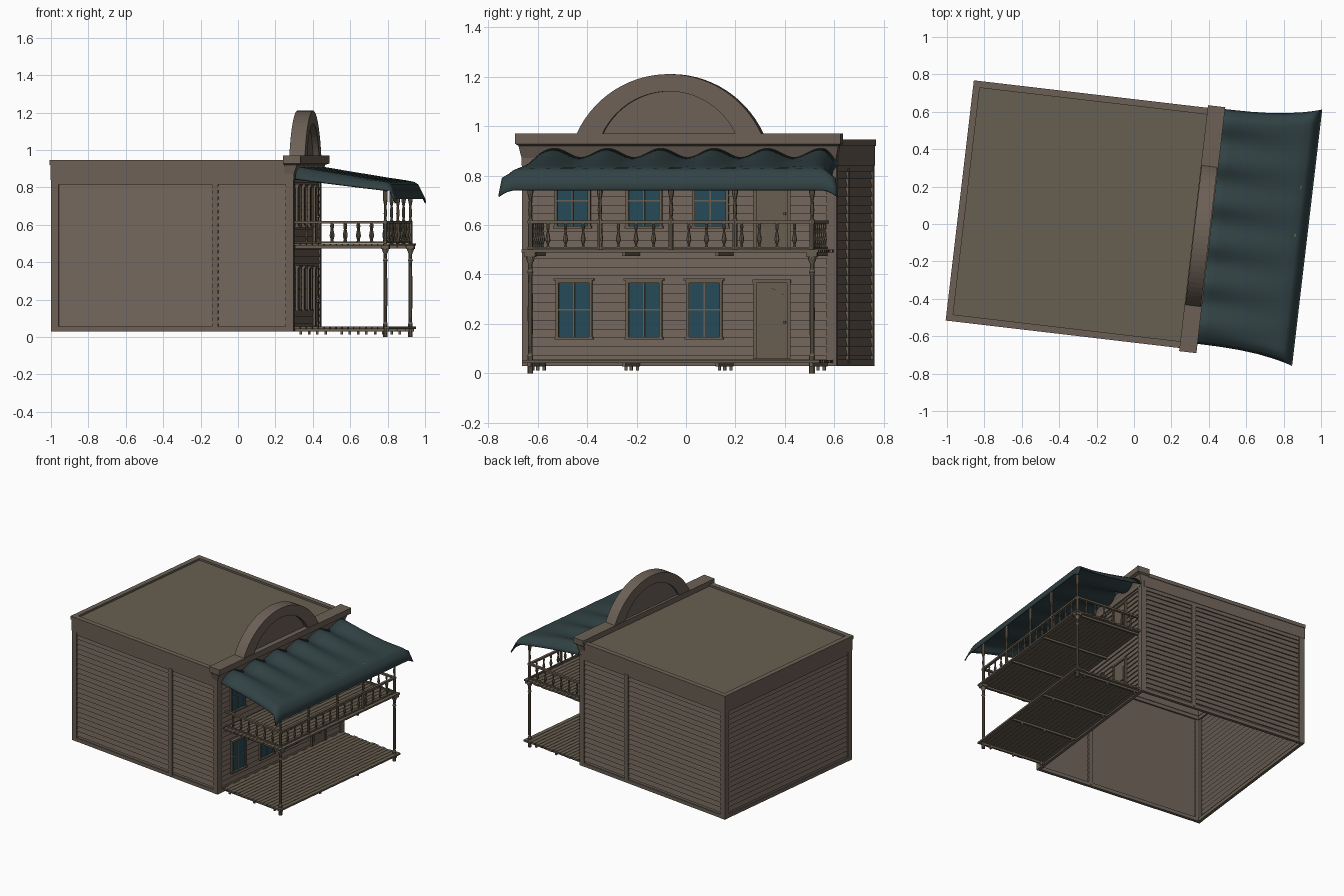
import bpy, bmesh, math, random
from mathutils import Matrix

if "Cube" in bpy.data.objects:
    bpy.data.objects.remove(bpy.data.objects["Cube"])

random.seed(3)
TURN = Matrix.Rotation(math.radians(-6.7), 4, 'Z')   # whole building is turned slightly


def material(name, rgb):
    m = bpy.data.materials.new(name)
    m.diffuse_color = (*rgb, 1)
    m.use_nodes = True
    m.node_tree.nodes["Principled BSDF"].inputs["Base Color"].default_value = m.diffuse_color
    return m


WALL = material("wall brown", (.150, .118, .093))
ROOF = material("roof brown", (.135, .115, .083))
TRIM = material("trim wood", (.140, .112, .080))
GLASS = material("window blue", (.019, .066, .100))
CLOTH = material("awning slate", (.031, .054, .058))


def finish(name, bm, mat, recalc=True):
    if recalc:
        bmesh.ops.recalc_face_normals(bm, faces=bm.faces)
    me = bpy.data.meshes.new(name)
    bm.to_mesh(me)
    bm.free()
    me.materials.append(mat)
    ob = bpy.data.objects.new(name, me)
    bpy.context.collection.objects.link(ob)
    ob.matrix_world = TURN
    return ob


def loft(bm, rings, cap=True):
    vs = [[bm.verts.new(p) for p in r] for r in rings]
    n = len(rings[0])
    for a, b in zip(vs, vs[1:]):
        for i in range(n):
            j = (i + 1) % n
            bm.faces.new((a[i], a[j], b[j], b[i]))
    if cap:
        bm.faces.new(vs[0][::-1])
        bm.faces.new(vs[-1])


def rect(x0, x1, y0, y1, z, o=0):
    return [(x0 - o, y0 - o, z), (x1 + o, y0 - o, z), (x1 + o, y1 + o, z), (x0 - o, y1 + o, z)]


def box(bm, x0, x1, y0, y1, z0, z1):
    loft(bm, [rect(x0, x1, y0, y1, z0), rect(x0, x1, y0, y1, z1)])


def lathe(bm, x, y, profile, n=8):
    loft(bm, [[(x + r * math.cos(k * math.tau / n), y + r * math.sin(k * math.tau / n), z)
               for k in range(n)] for r, z in profile])


def prism(bm, pts, x0, x1):
    loft(bm, [[(x, y, z) for y, z in pts] for x in (x0, x1)])


# clapboard walls, open underneath
X0, X1, Y0, Y1 = -.922, .36, -.612, .645
bm = bmesh.new()
rings, boards, low, high = [], 25, .035, .93
step = (high - low) / boards
for i in range(boards):
    z = low + i * step
    rings += [rect(X0, X1, Y0, Y1, z, .008), rect(X0, X1, Y0, Y1, z + step, 0)]
loft(bm, rings, cap=False)
finish("clapboard_walls", bm, WALL)

# flat roof
bm = bmesh.new()
box(bm, X0, X1, Y0, Y1, .922, .932)
finish("roof", bm, ROOF)

# corner boards, middle boards, base strip and frieze
bm = bmesh.new()
for x in (X0, X1):
    for y in (Y0, Y1):
        sx, sy = (1 if x > 0 else -1), (1 if y > 0 else -1)
        for a, b in ((.03, .004), (.004, .03)):
            xs, ys = sorted((x - sx * a, x + sx * .012)), sorted((y - sy * b, y + sy * .012))
            box(bm, *xs, *ys, .03, .85)
for y in (Y0, Y1):
    box(bm, -.066, -.034, y - .013, y + .013, .04, .83)
for z0, z1, o in ((.03, .056, .011), (.815, .84, .010), (.84, .92, .014), (.92, .946, .018)):
    for x in (X0, X1):
        if x < 0 or z0 < .1:
            box(bm, x - o, x + o, Y0 - o, Y1 + o, z0, z1)
    for y in (Y0, Y1):
        box(bm, X0 - o, X1 - .01, y - o, y + o, z0, z1)
finish("wall_trim", bm, WALL)

# false front cornice
bm = bmesh.new()
loft(bm, [rect(.325, .374, -.625, .655, .84), rect(.325, .374, -.625, .655, .87),
          rect(.324, .392, -.636, .666, .92), rect(.319, .412, -.647, .677, .928),
          rect(.319, .412, -.647, .677, .97)])
finish("cornice", bm, WALL)


# arched parapet: thick ring with a recessed panel
def arc(half, rise, n=28):
    r = (half * half + rise * rise) / (2 * rise)
    cz = .97 + rise - r
    a = math.asin((.97 - cz) / r)
    return [(-.022 + r * math.cos(a + (math.pi - 2 * a) * k / n),
             cz + r * math.sin(a + (math.pi - 2 * a) * k / n)) for k in range(n + 1)]


outer, inner = arc(.375, .24), arc(.27, .17)
bm = bmesh.new()
for k in range(28):
    quad = [outer[k], outer[k + 1], inner[k + 1], inner[k]]
    prism(bm, quad, .323, .407)
bmesh.ops.remove_doubles(bm, verts=bm.verts, dist=1e-5)
seen = {}
for f in list(bm.faces):                      # drop the hidden inner joints
    if abs(f.normal.x) < .5 and all(len(e.link_faces) > 2 for e in f.edges if
                                    abs(e.verts[0].co.x - e.verts[1].co.x) > .01):
        c = f.calc_center_median()
        r = math.hypot(c.y + .022, c.z - .82)
        if .31 < r < .385 and c.z > .98:
            bm.faces.remove(f)
finish("arch_ring", bm, WALL)
bm = bmesh.new()
prism(bm, inner, .338, .375)
finish("arch_panel", bm, WALL)

# windows and doors on the facade
glass, frame, doors = bmesh.new(), bmesh.new(), bmesh.new()
F = X1 + .006
for cz0, cz1, centres in ((.148, .365, (-.412, -.127, .118)), (.595, .80, (-.418, -.127, .143))):
    for c in centres:
        w = .062
        box(glass, F, F + .006, c - w, c + w, cz0, cz1)
        for y in (c - w - .006, c + w + .006):
            box(frame, F, F + .014, y - .006, y + .006, cz0, cz1)
        zm = (cz0 + cz1) / 2
        box(frame, F, F + .009, c - .003, c + .003, cz0, cz1)
        box(frame, F, F + .009, c - w, c + w, zm - .003, zm + .003)
        box(frame, F, F + .018, c - .075, c + .075, cz1, cz1 + .010)
        box(frame, F, F + .023, c - .082, c + .082, cz1 + .010, cz1 + .018)
        box(frame, F, F + .020, c - .078, c + .078, cz0 - .010, cz0)
for z0, z1 in ((.058, .365), (.50, .80)):
    c, w = .393, .063
    box(doors, F, F + .006, c - w, c + w, z0, z1)
    for y in (c - w - .006, c + w + .006):
        box(frame, F, F + .014, y - .007, y + .007, z0, z1)
    box(frame, F, F + .016, c - .078, c + .078, z1, z1 + .014)
    zm = z0 + (z1 - z0) * .5
    box(doors, F, F + .010, c - .045, c + .045, z0 + .025, zm - .025)
    prism(doors, [(c - .045, zm + .01), (c + .045, zm + .01), (c + .045, z1 - .045),
                  (c + .02, z1 - .03), (c, z1 - .022), (c - .02, z1 - .03), (c - .045, z1 - .045)], F, F + .010)
    box(doors, F, F + .022, c + .047, c + .057, zm - .01, zm)
finish("window_panes", glass, GLASS)
finish("window_and_door_frames", frame, TRIM)
finish("doors", doors, TRIM)

# porch and balcony decks, planks running along the facade
D0, D1 = .37, .885
for name, z0, z1 in (("porch_floor", .042, .055), ("balcony_floor", .488, .500)):
    bm = bmesh.new()
    n = 16
    w = (D1 - D0) / n
    for i in range(n):
        x = D0 + i * w
        box(bm, x, x + w - .003, -.555 - random.random() * .012, .635 + random.random() * .012, z0, z1)
    for y in (-.535, -.15, .23, .612):
        box(bm, D0, D1 - .01, y - .007, y + .007, z0 - .014, z0)
    finish(name, bm, TRIM)

# short piles under the porch
bm = bmesh.new()
for x in (.40, .62, .80):
    for y in (-.53, -.15, .23, .61):
        box(bm, x - .006, x + .006, y - .006, y + .006, .012, .042)
finish("porch_piles", bm, TRIM)

# turned posts
PX, PA, PB = .856, -.533, .614
bm = bmesh.new()
for y in (PA, PB):
    lathe(bm, PX, y, [(.012, 0), (.012, .07), (.009, .08), (.011, .24), (.009, .40), (.013, .41),
                      (.009, .42), (.010, .445), (.018, .465), (.018, .488)], 10)
    box(bm, PX - .022, PX + .022, y - .022, y + .022, .470, .488)
for y in (PA, -.25, .04, .30, PB):
    lathe(bm, PX, y, [(.010, .50), (.010, .62), (.006, .63), (.009, .66), (.006, .70),
                      (.012, .73), (.012, .83)])
finish("posts", bm, TRIM)

# balcony rails and turned balusters
bm = bmesh.new()
for z0, z1, h in ((.606, .619, .009), (.503, .511, .006)):
    box(bm, PX - h, PX + h, PA - .01, PB + .01, z0, z1)
    for y in (PA, PB):
        box(bm, X1, PX, y - h, y + h, z0, z1)
finish("balcony_rails", bm, TRIM)
bm = bmesh.new()
spots = [(PX, PA + (PB - PA) * k / 16) for k in range(1, 16)]
spots += [(X1 + (PX - X1) * k / 7, y) for k in range(1, 7) for y in (PA, PB)]
for x, y in spots:
    lathe(bm, x, y, [(.007, .508), (.004, .520), (.010, .540), (.008, .555), (.004, .575),
                     (.007, .592), (.005, .608)])
finish("balusters", bm, TRIM)

# rippled cloth awning with a hanging front lip and drooping sides
slope = [(.378, .893), (.46, .882), (.55, .870), (.64, .859), (.74, .846), (.83, .836),
         (.873, .829), (.893, .815), (.908, .785), (.928, .742)]
bm = bmesh.new()
rows, n = [], 72
for x, z in slope:
    s = (x - slope[0][0]) / .55
    row = []
    for k in range(n + 1):
        t = -1 + 2 * k / n
        y = .035 + t * (.632 + .058 * s ** 3)
        edge = max(0, (abs(t) - .92) / .08)
        wave = .019 * math.cos(math.tau * (y - .16) / .217) * max(0, 1 - s * 1.05)
        drop = edge ** 1.5 * (.045 if x < .88 else .025)
        row.append(bm.verts.new((x, y, z + wave * (1 - edge) - drop)))
    rows.append(row)
for a, b in zip(rows, rows[1:]):
    for k in range(n):
        bm.faces.new((a[k], b[k], b[k + 1], a[k + 1]))
awning = finish("awning", bm, CLOTH, recalc=False)
mod = awning.modifiers.new("thickness", 'SOLIDIFY')
mod.thickness = .008
for p in awning.data.polygons:
    p.use_smooth = True
